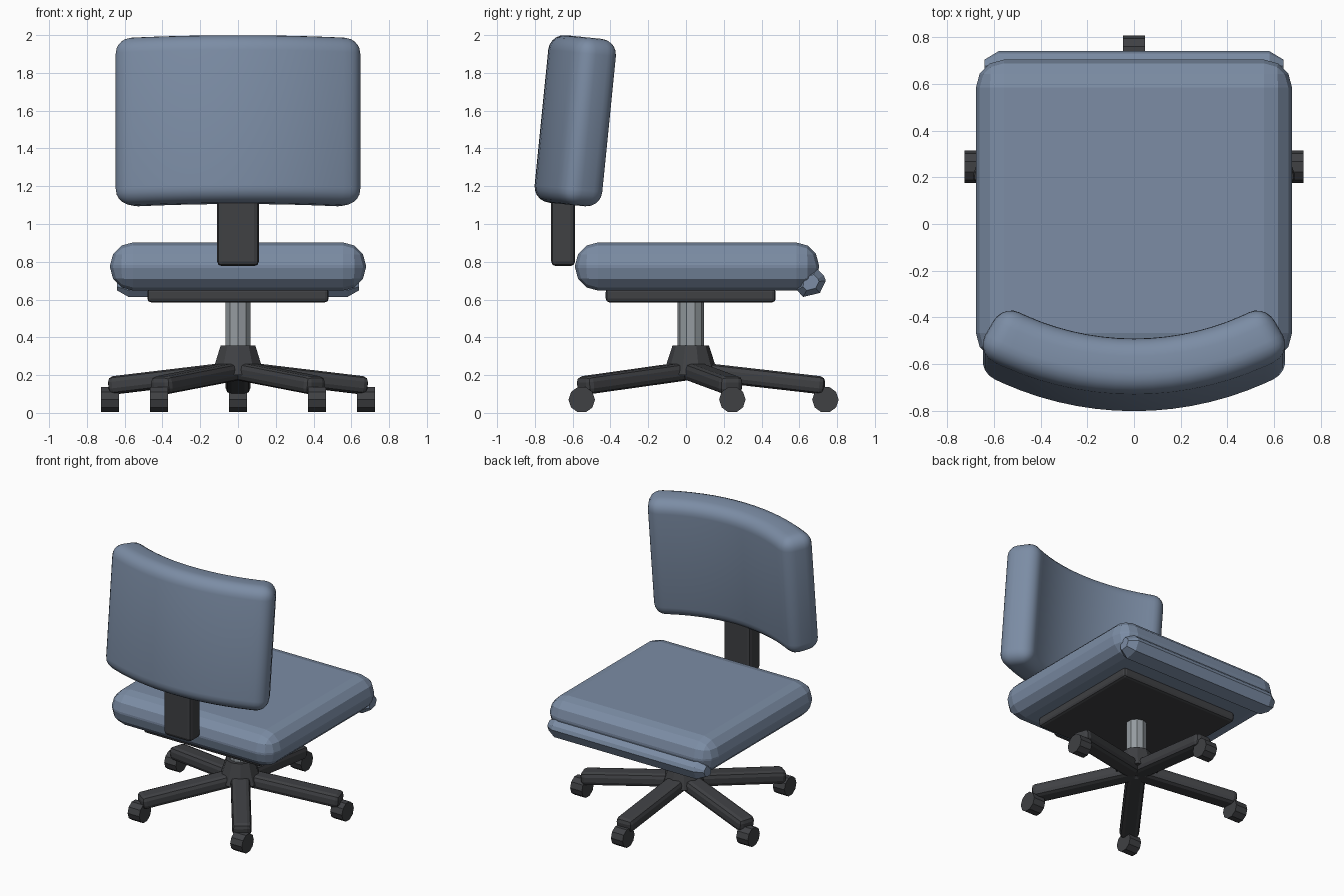
import bpy, bmesh, math
from mathutils import Matrix, Vector

if "Cube" in bpy.data.objects:
    bpy.data.objects.remove(bpy.data.objects["Cube"])

CY = 0.025  # y of the column axis


def material(name, rgb):
    m = bpy.data.materials.new(name)
    m.diffuse_color = (*rgb, 1)
    m.use_nodes = True
    m.node_tree.nodes["Principled BSDF"].inputs["Base Color"].default_value = m.diffuse_color
    return m


FABRIC = material("fabric", (0.20, 0.265, 0.375))
DARK = material("dark_plastic", (0.05, 0.052, 0.057))
STEEL = material("steel", (0.30, 0.33, 0.35))


def finish(bm, name, mat, matrix=Matrix(), smooth=False):
    bmesh.ops.transform(bm, matrix=matrix, verts=bm.verts)
    bmesh.ops.recalc_face_normals(bm, faces=bm.faces)
    me = bpy.data.meshes.new(name)
    bm.to_mesh(me)
    bm.free()
    me.materials.append(mat)
    for p in me.polygons:
        p.use_smooth = smooth
    ob = bpy.data.objects.new(name, me)
    bpy.context.collection.objects.link(ob)
    return ob


def rounded_box(size, bevel, segments):
    bm = bmesh.new()
    bmesh.ops.create_cube(bm, size=1)
    bmesh.ops.scale(bm, vec=size, verts=bm.verts)
    bmesh.ops.bevel(bm, geom=bm.edges[:], offset=bevel, segments=segments,
                    profile=0.5, affect='EDGES', clamp_overlap=True)
    return bm


def box(name, lo, hi, bevel, segments, mat):
    lo, hi = Vector(lo), Vector(hi)
    return finish(rounded_box(hi - lo, bevel, segments), name, mat,
                  Matrix.Translation((lo + hi) / 2))


def cone(name, r1, r2, depth, sides, mat, matrix):
    bm = bmesh.new()
    bmesh.ops.create_cone(bm, cap_ends=True, segments=sides,
                          radius1=r1, radius2=r2, depth=depth)
    return finish(bm, name, mat, matrix)


# Seat cushion, plate below it and the bar holding the backrest
box("seat", (-0.677, -0.587, 0.648), (0.677, 0.704, 0.902), 0.12, 3, FABRIC)
box("seat_plate", (-0.48, CY - 0.45, 0.585), (0.48, CY + 0.45, 0.66), 0.02, 2, DARK)
box("back_bar", (-0.111, -0.714, 0.777), (0.111, -0.587, 1.4), 0.025, 2, DARK)

# Faceted lip along the seat edge: a profile swept in x with tapered ends
profile = [(.587, .65), (.62, .614), (.709, .635), (.74, .70),
           (.73, .727), (.688, .767), (.60, .74)]
centre = Vector((0.66, 0.69))
bm = bmesh.new()
rings = []
for x, s in ((-0.64, 0.55), (-0.58, 1), (0.58, 1), (0.64, 0.55)):
    pts = [centre + (Vector(p) - centre) * s for p in profile]
    rings.append([bm.verts.new((x, p.x, p.y)) for p in pts])
for a, b in zip(rings, rings[1:]):
    for i in range(len(a)):
        j = (i + 1) % len(a)
        bm.faces.new((a[i], a[j], b[j], b[i]))
bm.faces.new(rings[0])
bm.faces.new(rings[-1])
finish(bm, "seat_lip", FABRIC)

# Backrest: rounded slab, sliced in x, wrapped round an arc and tilted
R = 1.25
bm = rounded_box((1.298, 0.24, 0.891), 0.085, 5)
for i in range(-7, 8):
    bmesh.ops.bisect_plane(bm, geom=bm.verts[:] + bm.edges[:] + bm.faces[:],
                           plane_co=(i * 0.075, 0, 0), plane_no=(1, 0, 0))
for v in bm.verts:
    a, r = v.co.x / R, R - v.co.y
    v.co.x, v.co.y = r * math.sin(a), R - r * math.cos(a)
finish(bm, "backrest", FABRIC,
       Matrix.Translation((0, -0.646, 1.5525)) @ Matrix.Rotation(-0.1, 4, 'X'), True)

# Gas column and hub
cone("column", 0.07, 0.07, 0.30, 10, STEEL, Matrix.Translation((0, CY, 0.45)))
cone("hub", 0.147, 0.097, 0.155, 10, DARK, Matrix.Translation((0, CY, 0.278)))

# Five sloping arms with wheels that all roll along y
for k in range(5):
    ang = math.radians(90 + 72 * k)
    m = (Matrix.Translation((0, CY, 0.225)) @ Matrix.Rotation(ang, 4, 'Z')
         @ Matrix.Rotation(math.radians(6.5), 4, 'Y') @ Matrix.Translation((0.355, 0, 0)))
    finish(rounded_box((0.72, 0.13, 0.095), 0.03, 2), f"base_arm_{k + 1}", DARK, m)
    pos = (0.713 * math.cos(ang), CY + 0.713 * math.sin(ang), 0.07)
    cone(f"wheel_{k + 1}", 0.07, 0.07, 0.095, 10, DARK,
         Matrix.Translation(pos) @ Matrix.Rotation(math.pi / 2, 4, 'Y'))
